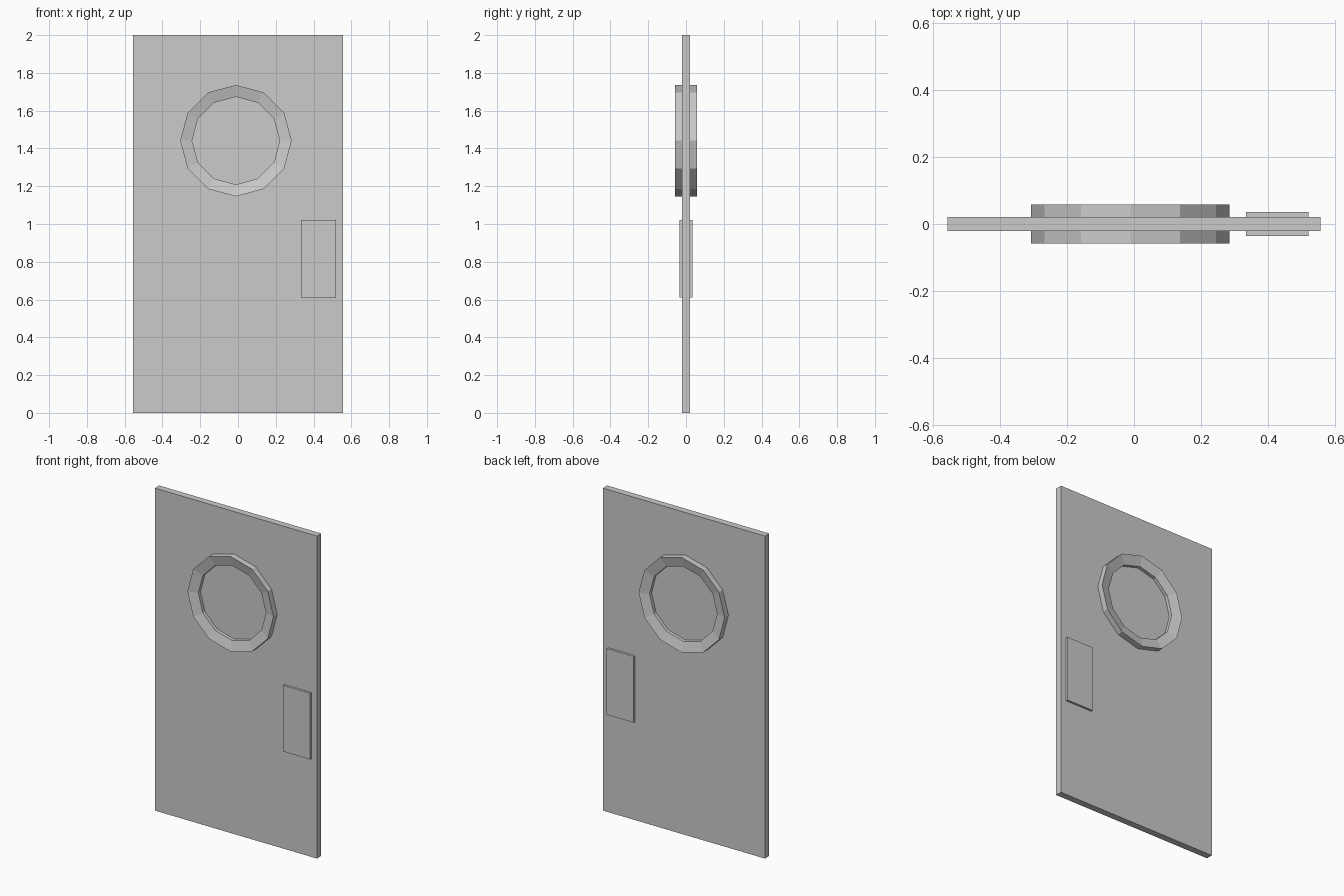
import bpy, bmesh, math

if "Cube" in bpy.data.objects:
    bpy.data.objects.remove(bpy.data.objects["Cube"])

grey = bpy.data.materials.new("plain_grey")
grey.use_nodes = True
grey.diffuse_color = (0.6, 0.6, 0.6, 1)
grey.node_tree.nodes["Principled BSDF"].inputs["Base Color"].default_value = (0.6, 0.6, 0.6, 1)


def finish(name, bm):
    bmesh.ops.recalc_face_normals(bm, faces=bm.faces)
    mesh = bpy.data.meshes.new(name)
    bm.to_mesh(mesh)
    bm.free()
    mesh.materials.append(grey)
    obj = bpy.data.objects.new(name, mesh)
    bpy.context.collection.objects.link(obj)
    return obj


def box(name, low, high):
    bm = bmesh.new()
    bmesh.ops.create_cube(bm, size=1)
    for v in bm.verts:
        v.co = [a + (b - a) * (c + 0.5) for a, b, c in zip(low, high, v.co)]
    return finish(name, bm)


def ring(name, centre, profile, sides):
    """Turn a closed (radius, y) profile around the y axis."""
    bm = bmesh.new()
    loops = []
    for i in range(sides):
        a = math.tau * i / sides
        loops.append([bm.verts.new((r * math.cos(a), y, r * math.sin(a)))
                      for r, y in profile])
    n = len(profile)
    for i in range(sides):
        p, q = loops[i], loops[(i + 1) % sides]
        for j in range(n):
            k = (j + 1) % n
            bm.faces.new((p[j], p[k], q[k], q[j]))
    obj = finish(name, bm)
    obj.location = centre
    return obj


# Door slab
box("door_panel", (-0.556, -0.021, 0), (0.556, 0.021, 2))

# Lock plates on both faces
for name, y0, y1 in (("front_lock_plate", -0.035, -0.021),
                     ("back_lock_plate", 0.021, 0.035)):
    box(name, (0.334, y0, 0.61), (0.52, y1, 1.02))

# Porthole frame, standing proud of both faces, its rim sloping inwards
ring("porthole_frame", (-0.011, 0, 1.441),
     [(0.295, -0.058), (0.295, 0.058), (0.232, 0.042), (0.232, -0.042)], 12)
